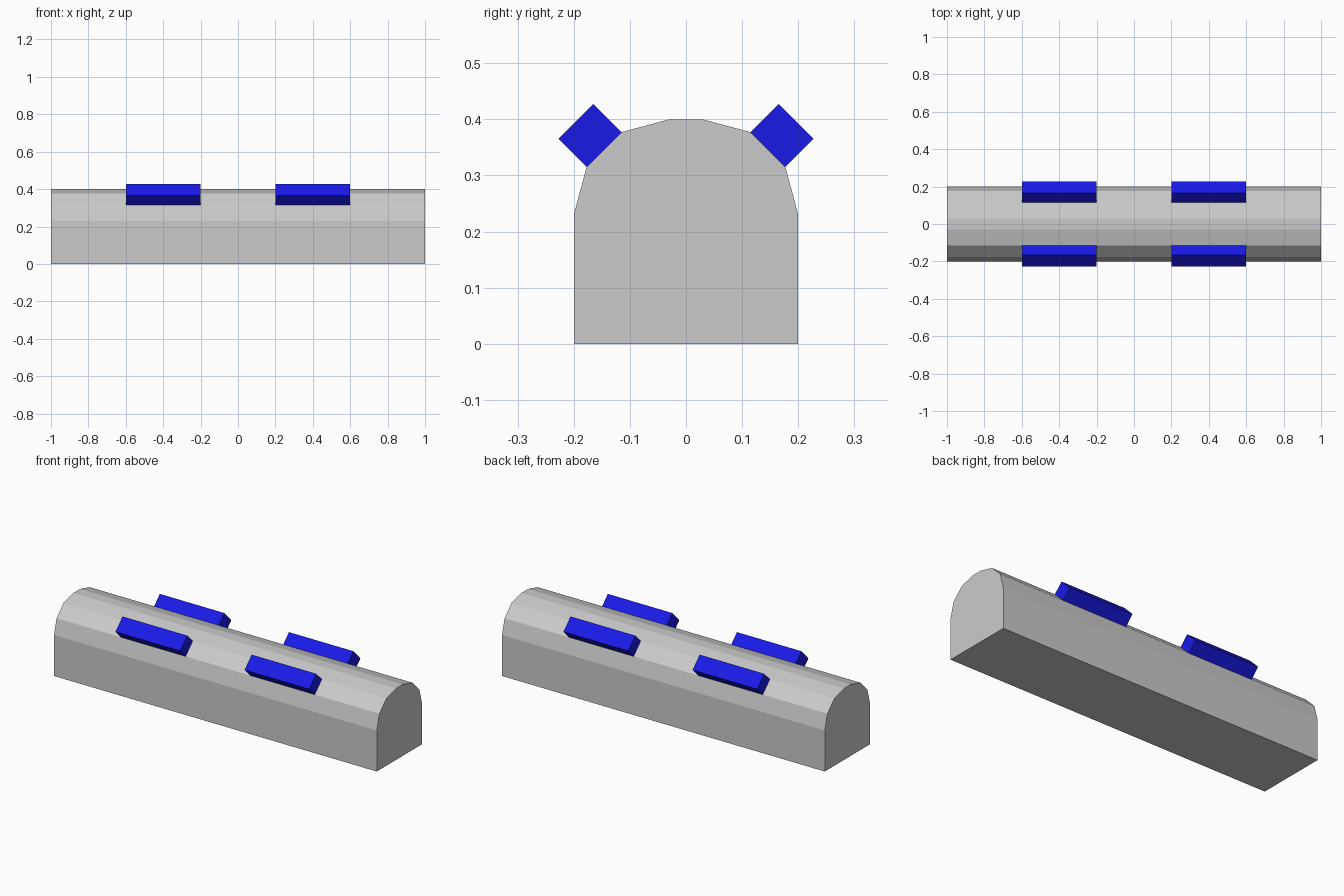
import bpy, bmesh
from math import sin, cos, radians

if "Cube" in bpy.data.objects:
    bpy.data.objects.remove(bpy.data.objects["Cube"])

blue = bpy.data.materials.new("blue")
blue.diffuse_color = (0.01, 0.01, 0.8, 1)
blue.use_nodes = True
blue.node_tree.nodes["Principled BSDF"].inputs["Base Color"].default_value = blue.diffuse_color


def extrude_profile(name, profile, x0, x1, mat=None):
    """Prism along x from a (y, z) outline."""
    bm = bmesh.new()
    face = bm.faces.new([bm.verts.new((x0, y, z)) for y, z in profile])
    ext = bmesh.ops.extrude_face_region(bm, geom=[face])
    verts = [v for v in ext["geom"] if isinstance(v, bmesh.types.BMVert)]
    bmesh.ops.translate(bm, verts=verts, vec=(x1 - x0, 0, 0))
    bmesh.ops.recalc_face_normals(bm, faces=bm.faces)
    mesh = bpy.data.meshes.new(name)
    bm.to_mesh(mesh)
    bm.free()
    obj = bpy.data.objects.new(name, mesh)
    bpy.context.collection.objects.link(obj)
    if mat:
        mesh.materials.append(mat)
    return obj


# Barrier body: square base, top corners rounded in three facets
R, CY, CZ = 0.17, 0.03, 0.23
arc = [(CY + R * cos(radians(a)), CZ + R * sin(radians(a))) for a in (0, 30, 60, 90)]
right = [(0.2, 0)] + arc
extrude_profile("body", right + [(-y, z) for y, z in reversed(right)], -1, 1)

# Blue blocks standing on the 45 degree facets, slightly sunk in
(y1, z1), (y2, z2) = arc[1], arc[2]
SINK, OUT = 0.005, 0.05
block = [(y1 - SINK, z1 - SINK), (y1 + OUT, z1 + OUT),
         (y2 + OUT, z2 + OUT), (y2 - SINK, z2 - SINK)]
for side, side_name in ((-1, "front"), (1, "back")):
    for x, x_name in ((-0.4, "left"), (0.4, "right")):
        extrude_profile(f"block_{side_name}_{x_name}",
                        [(side * y, z) for y, z in block], x - 0.2, x + 0.2, blue)
